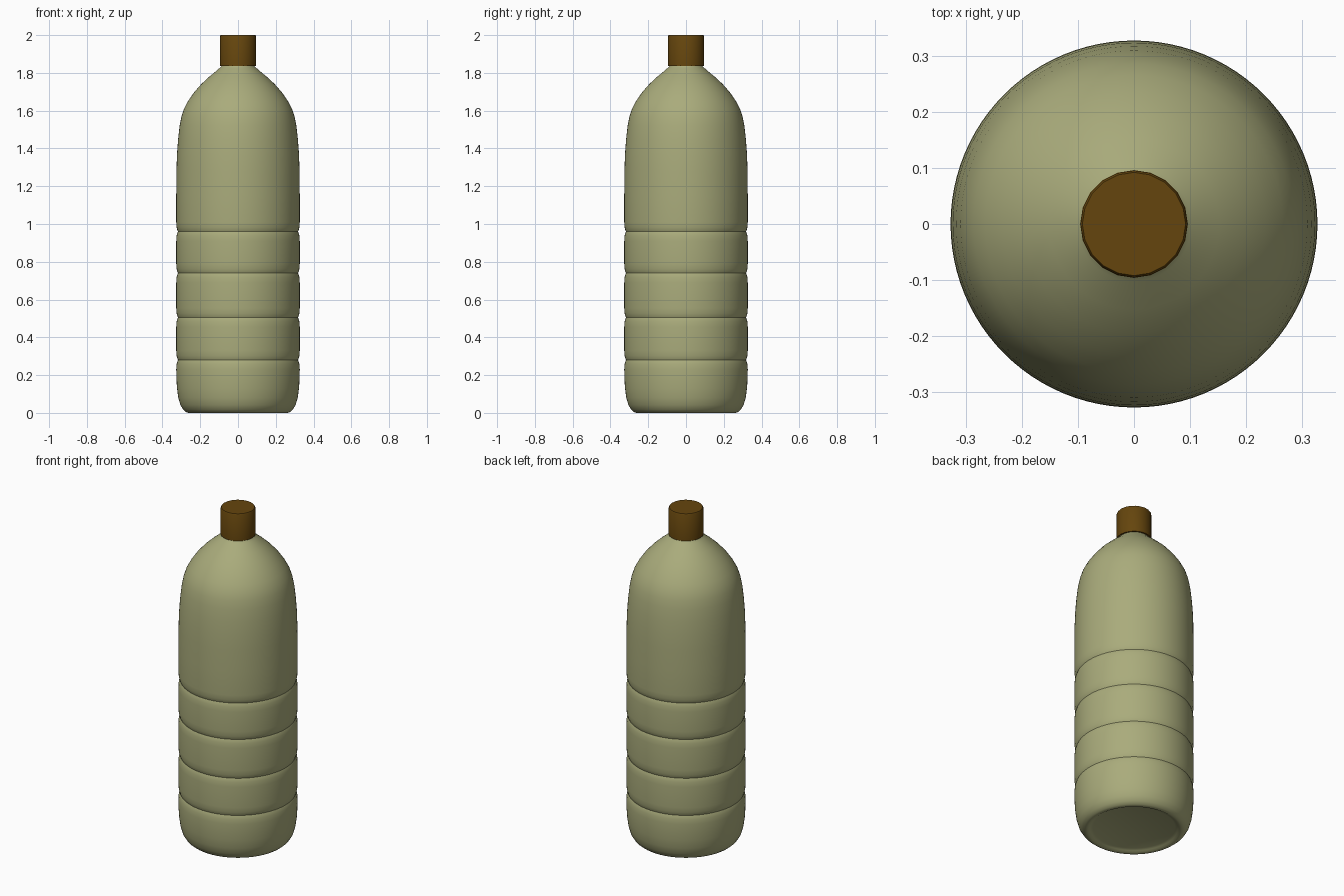
import bpy, bmesh, math

if "Cube" in bpy.data.objects:
    bpy.data.objects.remove(bpy.data.objects["Cube"])


def material(name, color):
    m = bpy.data.materials.new(name)
    m.diffuse_color = color
    m.use_nodes = True
    m.node_tree.nodes["Principled BSDF"].inputs["Base Color"].default_value = m.diffuse_color
    return m


def lathe(name, profile, sides, mat, angle):
    """Spin (radius, z) points round z; zero radius closes to a pole."""
    bm = bmesh.new()
    rings = []
    for r, z in profile:
        if r == 0:
            rings.append([bm.verts.new((0, 0, z))] * sides)
        else:
            rings.append([bm.verts.new((r * math.cos(2 * math.pi * i / sides),
                                        r * math.sin(2 * math.pi * i / sides), z))
                          for i in range(sides)])
    for a, b in zip(rings, rings[1:]):
        for i in range(sides):
            j = (i + 1) % sides
            bm.faces.new(list(dict.fromkeys((a[i], a[j], b[j], b[i]))))
    bmesh.ops.recalc_face_normals(bm, faces=bm.faces)
    me = bpy.data.meshes.new(name)
    bm.to_mesh(me)
    bm.free()
    ob = bpy.data.objects.new(name, me)
    bpy.context.collection.objects.link(ob)
    me.materials.append(mat)
    bpy.ops.object.select_all(action='DESELECT')
    ob.select_set(True)
    bpy.context.view_layer.objects.active = ob
    bpy.ops.object.shade_smooth_by_angle(angle=math.radians(angle))
    return ob


green = material("bottle_green", (0.40, 0.41, 0.20, 1))
brown = material("cap_brown", (0.13, 0.06, 0.004, 1))

# Base: shallow recess, standing rim, rounded foot
profile = [(0, 0.014), (0.225, 0.014), (0.24, 0.008), (0.252, 0.001), (0.262, 0),
           (0.275, 0.004), (0.29, 0.017), (0.305, 0.042), (0.316, 0.08),
           (0.323, 0.13), (0.326, 0.18)]

# Body: four pinched grooves between gently rounded bands
for z in (0.28, 0.505, 0.74, 0.96):
    for dz, r in ((-0.05, 0.327), (-0.022, 0.325), (-0.007, 0.321), (0, 0.318),
                  (0.007, 0.321), (0.022, 0.325), (0.05, 0.327)):
        profile.append((r, z + dz))

# Shoulder and neck, neck continues inside the cap
profile += [(0.327, 1.15), (0.326, 1.28), (0.323, 1.37), (0.317, 1.45),
            (0.309, 1.52), (0.299, 1.57), (0.286, 1.61), (0.265, 1.65),
            (0.234, 1.695), (0.195, 1.74), (0.152, 1.78), (0.12, 1.806),
            (0.102, 1.822), (0.092, 1.83), (0.086, 1.838), (0.085, 1.85),
            (0.085, 1.96), (0, 1.96)]
lathe("bottle", profile, 96, green, 40)

# Screw cap, open underneath
lathe("cap", [(0.087, 1.95), (0.087, 1.837), (0.096, 1.837), (0.0955, 1.994),
              (0.092, 2.0), (0, 2.0)], 20, brown, 30)
